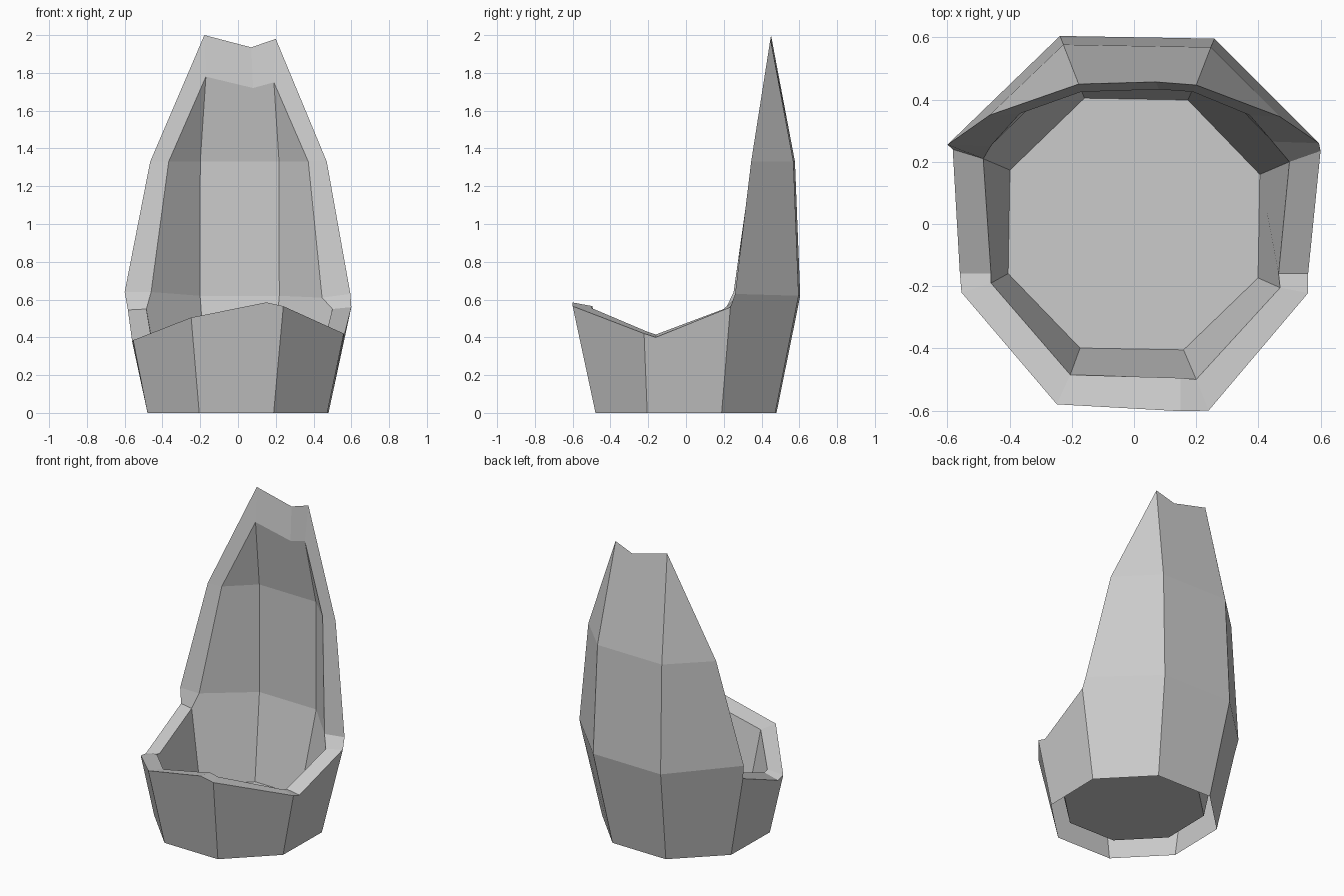
import bpy, bmesh, math

if "Cube" in bpy.data.objects:
    bpy.data.objects.remove(bpy.data.objects["Cube"])

# Broken edge of the shell, counter-clockwise from the right: (outer x y z, inner x y z)
EDGE = [
    (.600, .235, .560, .500, .200, .550),    # right corner
    (.595, .260, .630, .445, .265, .610),
    (.470, .345, 1.33, .372, .350, 1.33),
    (.200, .447, 1.98, .190, .425, 1.75),    # tall back
    (.070, .457, 1.935, .080, .433, 1.72),
    (-.178, .450, 2.00, -.170, .425, 1.78),
    (-.465, .350, 1.33, -.367, .355, 1.33),
    (-.600, .255, .640, -.460, .252, .640),
    (-.583, .240, .545, -.485, .210, .550),  # left corner
    (-.560, -.160, .375, -.460, -.160, .400),
    (-.555, -.220, .385, -.460, -.190, .410),
    (-.248, -.580, .505, -.205, -.485, .490),  # low front
    (.150, -.602, .585, .150, -.495, .565),
    (.240, -.600, .565, .200, -.500, .555),
    (.560, -.222, .420, .470, -.205, .430),
    (.560, -.160, .400, .465, -.160, .415),
]
# Edge points that continue the eight corner columns of the octagon
CORNERS = [0, 3, 5, 8, 10, 11, 13, 14]


def column(bm, k, radius, z):
    a = math.radians(21.5 + 45 * k)
    return bm.verts.new((radius * math.cos(a), radius * math.sin(a), z))


def skin(bm, lip, base_r, base_z, mid_r, high_r):
    """Eight-sided wall from the base ring up to the broken edge."""
    base = [column(bm, k, base_r, base_z) for k in range(8)]
    mid = {k: column(bm, k, mid_r, .62) for k in (1, 2)}
    high = {k: column(bm, k, high_r, 1.33) for k in (1, 2)}
    face = bm.faces.new
    # tall back panel
    face((base[1], base[2], mid[2], mid[1]))
    face((mid[1], mid[2], high[2], high[1]))
    face((high[1], high[2], lip[5], lip[4], lip[3]))
    # diagonal back panels
    for k, side, low, notch, cut, top in ((1, 0, 0, 1, 2, 3), (2, 3, 8, 7, 6, 5)):
        face((base[side], base[k], mid[k], lip[notch], lip[low]))
        face((lip[notch], mid[k], high[k], lip[cut]))
        face((lip[cut], high[k], lip[top]))
    # low side and front panels
    for k in range(3, 8):
        n = (k + 1) % 8
        first, last = CORNERS[k], CORNERS[n] or 16
        rim = [lip[i % 16] for i in range(last, first - 1, -1)]
        face([base[k], base[n]] + rim)
    return base


bm = bmesh.new()
outer = [bm.verts.new(p[:3]) for p in EDGE]
inner = [bm.verts.new(p[3:]) for p in EDGE]

# outer wall (open underneath), inner wall and raised floor
skin(bm, outer, .515, 0, .65, .62)
floor = skin(bm, inner, .435, .08, .548, .545)
bm.faces.new(floor)

# thickness along the broken edge
for i in range(16):
    j = (i + 1) % 16
    bm.faces.new((outer[i], outer[j], inner[j], inner[i]))
bmesh.ops.recalc_face_normals(bm, faces=bm.faces)

# make sure the floor faces up
bm.faces.ensure_lookup_table()
floor_face = next(f for f in bm.faces if len(f.verts) == 8)
if floor_face.normal.z < 0:
    bmesh.ops.reverse_faces(bm, faces=bm.faces)

mesh = bpy.data.meshes.new("broken_shell")
bm.to_mesh(mesh)
bm.free()

grey = bpy.data.materials.new("light grey")
grey.diffuse_color = (.6, .6, .6, 1)
grey.use_nodes = True
grey.node_tree.nodes["Principled BSDF"].inputs["Base Color"].default_value = grey.diffuse_color
mesh.materials.append(grey)
bpy.context.collection.objects.link(bpy.data.objects.new("broken_shell", mesh))
